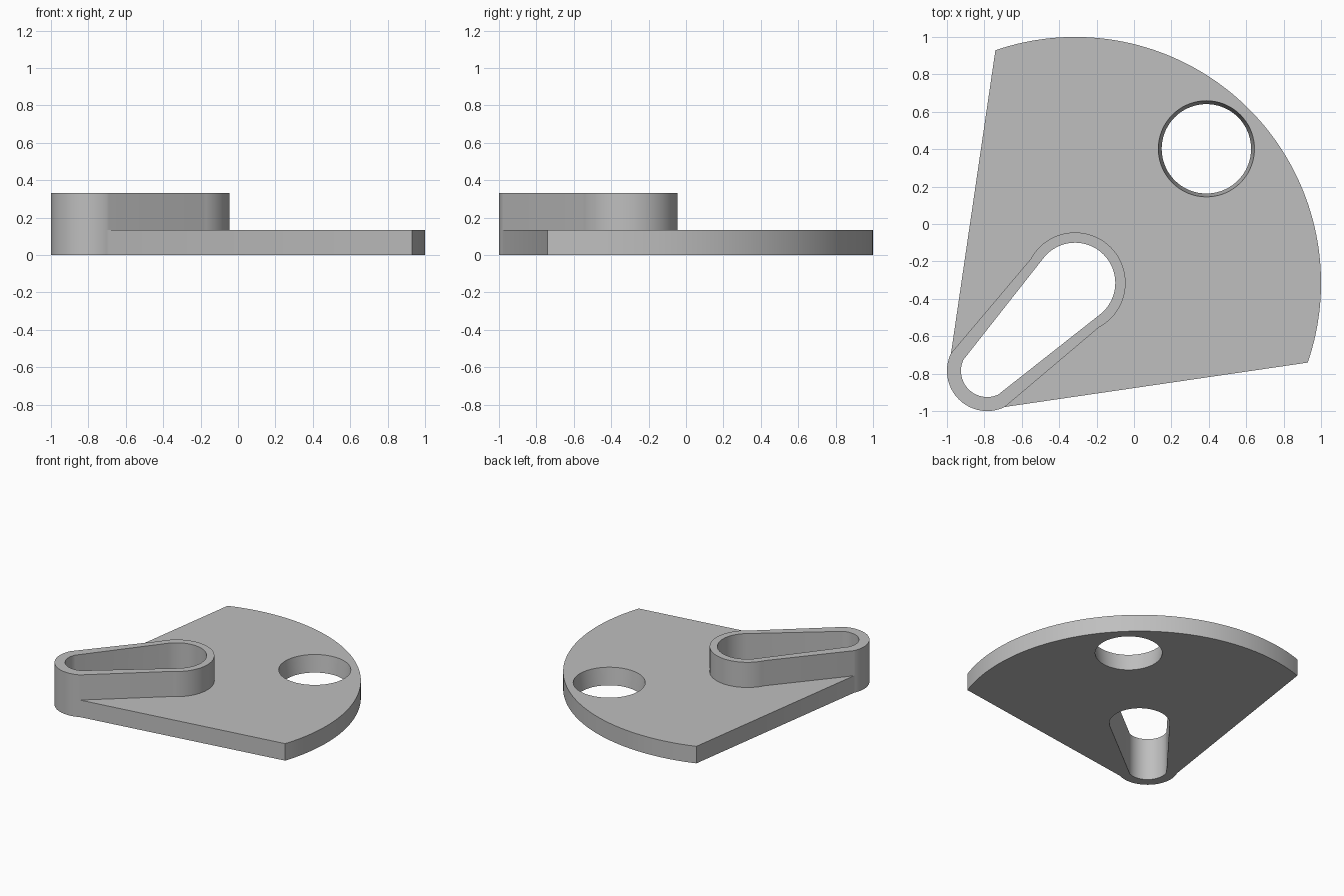
import bpy, bmesh
from math import radians, cos, sin

cube = bpy.data.objects.get("Cube")
if cube:
    bpy.data.objects.remove(cube, do_unlink=True)

PIVOT = (-0.315, -0.315)   # centre of the sector and of the wide slot end
TIP = (-0.785, -0.785)     # centre of the narrow slot end
HOLE = (0.387, 0.402)
PLATE_TOP, COLLAR_TOP = 0.134, 0.332

grey = bpy.data.materials.new("plain grey")
grey.use_nodes = True
colour = (0.52, 0.52, 0.52, 1)
grey.diffuse_color = colour
grey.node_tree.nodes["Principled BSDF"].inputs["Base Color"].default_value = colour


def arc(centre, radius, start, end, steps):
    """Points along a circular arc, angles in degrees."""
    angles = [radians(start + (end - start) * i / steps) for i in range(steps + 1)]
    return [(centre[0] + radius * cos(a), centre[1] + radius * sin(a)) for a in angles]


def keyhole(wide_r, wide_half, narrow_r, narrow_half):
    """Teardrop outline lying along the diagonal; halves are arc half angles."""
    return (arc(PIVOT, wide_r, 45 - wide_half, 45 + wide_half, 48)
            + arc(TIP, narrow_r, 225 - narrow_half, 225 + narrow_half, 40))


def loft(name, lower, upper, z0, z1):
    """Solid between two outlines with equal point counts."""
    bm = bmesh.new()
    a = [bm.verts.new((x, y, z0)) for x, y in lower]
    b = [bm.verts.new((x, y, z1)) for x, y in upper]
    bm.faces.new(a[::-1])
    bm.faces.new(b)
    for i in range(len(a)):
        j = (i + 1) % len(a)
        bm.faces.new((a[i], a[j], b[j], b[i]))
    mesh = bpy.data.meshes.new(name)
    bm.to_mesh(mesh)
    bm.free()
    obj = bpy.data.objects.new(name, mesh)
    bpy.context.collection.objects.link(obj)
    mesh.materials.append(grey)
    return obj


def select(obj):
    bpy.ops.object.select_all(action='DESELECT')
    obj.select_set(True)
    bpy.context.view_layer.objects.active = obj


def cut(obj, cutter):
    mod = obj.modifiers.new("cut", 'BOOLEAN')
    mod.operation = 'DIFFERENCE'
    mod.solver = 'EXACT'
    mod.object = cutter
    select(obj)
    bpy.ops.object.modifier_apply(modifier=mod.name)


# Sector plate with a rounded tip
outline = arc(PIVOT, 1.315, -18.9, 108.9, 72) + arc(TIP, 0.215, 154, 296, 40)
plate = loft("sector_plate", outline, outline, 0, PLATE_TOP)

# Raised collar around the slot
outer = keyhole(0.27, 107, 0.215, 71)
collar = loft("slot_collar", outer, outer, PLATE_TOP, COLLAR_TOP)

# Slot through plate and collar
inner = keyhole(0.215, 98, 0.14, 70)
slot = loft("slot_cutter", inner, inner, -0.1, 0.5)

# Slightly tapered round hole, reaching just past both plate faces
taper = (0.257 - 0.239) / PLATE_TOP
margin = 0.05
hole = loft("hole_cutter",
            arc(HOLE, 0.239 - taper * margin, 0, 360, 72)[:-1],
            arc(HOLE, 0.257 + taper * margin, 0, 360, 72)[:-1],
            -margin, PLATE_TOP + margin)

cut(plate, slot)
cut(plate, hole)
cut(collar, slot)
for cutter in (slot, hole):
    bpy.data.objects.remove(cutter, do_unlink=True)

for part in (plate, collar):
    select(part)
    bpy.ops.object.shade_smooth_by_angle(angle=radians(25))
